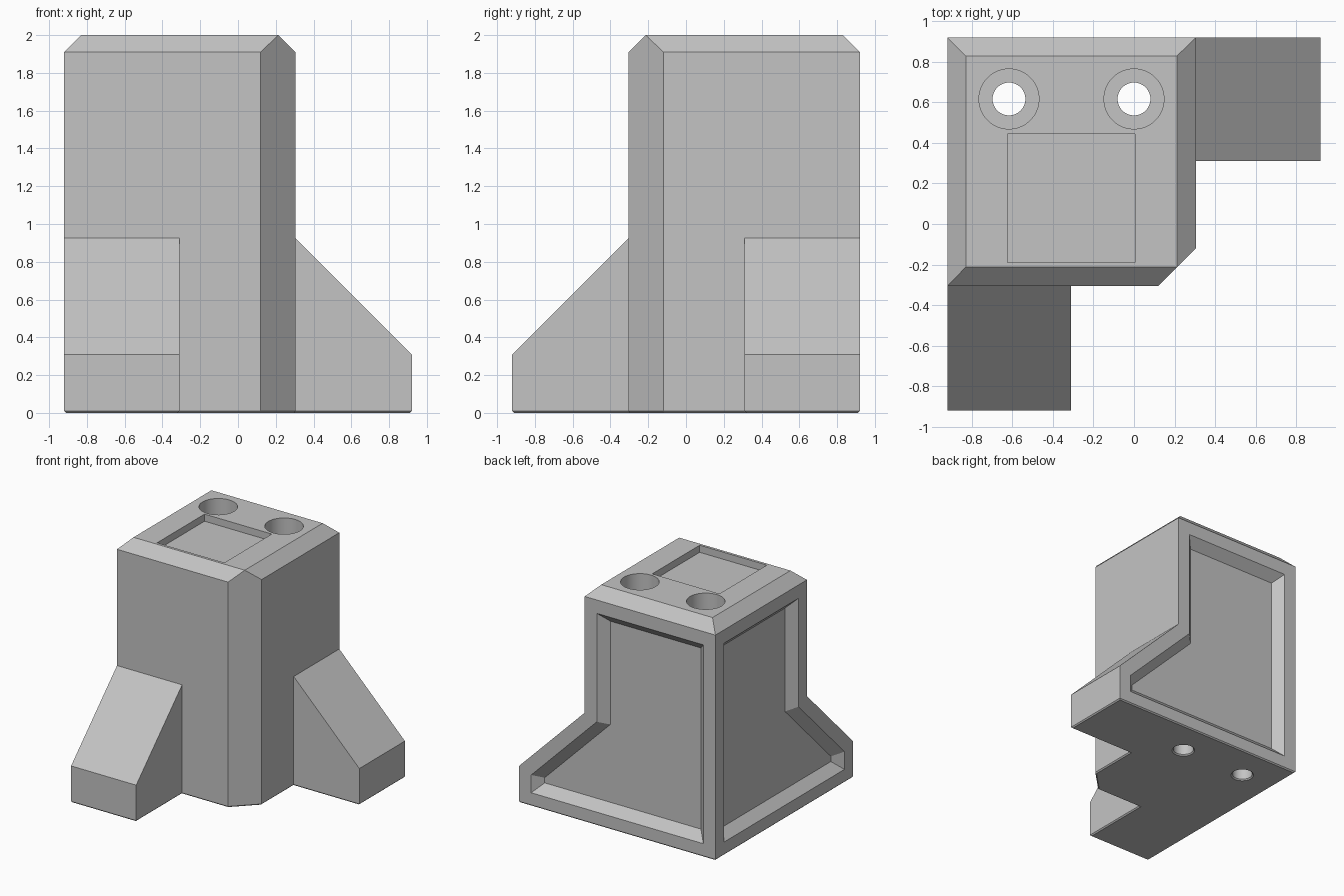
import bpy, bmesh, math
from mathutils import Vector

if "Cube" in bpy.data.objects:
    bpy.data.objects.remove(bpy.data.objects["Cube"])

OUT, IN = 0.92, 0.305      # outer faces and the inner faces of the body
SHOULDER, TOP = 1.91, 2.0
RIM, RECESS = 0.113, 0.075  # panel frame width and panel depth

grey = bpy.data.materials.new("plain grey")
grey.use_nodes = True
colour = (0.55, 0.55, 0.55, 1)
grey.diffuse_color = colour
grey.node_tree.nodes["Principled BSDF"].inputs["Base Color"].default_value = colour


def loft(name, rings):
    """Closed solid through rings of equal point count."""
    bm = bmesh.new()
    loops = [[bm.verts.new(p) for p in ring] for ring in rings]
    n = len(loops[0])
    for a, b in zip(loops, loops[1:]):
        for i in range(n):
            j = (i + 1) % n
            bm.faces.new((a[i], a[j], b[j], b[i]))
    bm.faces.new(loops[0])
    bm.faces.new(loops[-1])
    bmesh.ops.remove_doubles(bm, verts=bm.verts, dist=1e-4)
    bmesh.ops.recalc_face_normals(bm, faces=bm.faces)
    mesh = bpy.data.meshes.new(name)
    bm.to_mesh(mesh)
    bm.free()
    mesh.materials.append(grey)
    obj = bpy.data.objects.new(name, mesh)
    bpy.context.collection.objects.link(obj)
    return obj


def combine(target, tool, operation):
    mod = target.modifiers.new(operation, 'BOOLEAN')
    mod.operation, mod.object, mod.solver = operation, tool, 'EXACT'
    bpy.context.view_layer.objects.active = target
    bpy.ops.object.modifier_apply(modifier=mod.name)
    bpy.data.objects.remove(tool)


def inset(points, d):
    """Mitred inward offset of a counter-clockwise outline."""
    result = []
    for i, p in enumerate(points):
        p = Vector(p)
        e1 = (p - Vector(points[i - 1])).normalized()
        e2 = (Vector(points[(i + 1) % len(points)]) - p).normalized()
        n1, n2 = Vector((-e1.y, e1.x)), Vector((-e2.y, e2.x))
        result.append(p + (n1 + n2) * d / (1 + n1.dot(n2)))
    return result


def on_back(points, y):
    return [(a, y, z) for a, z in points]


def swapped(ring):
    """Reflect across the diagonal: back face to side face."""
    return [(-y, -x, z) for x, y, z in ring]


def circle(x, y, z, r, n=48):
    return [(x + r * math.cos(math.tau * i / n), y + r * math.sin(math.tau * i / n), z)
            for i in range(n)]


# Body: square column with one cut corner and a chamfered top
c = 0.12
foot = [(-OUT, -IN), (c, -IN), (IN, -c), (IN, OUT), (-OUT, OUT)]
t_in, t_out = (IN + c) / 2, 0.83
cap = [(-t_out, -t_in), (t_in, -t_in), (t_in, -t_in), (t_in, t_out), (-t_out, t_out)]
block = loft("corner_block", [[(x, y, z) for x, y in pts]
                              for pts, z in ((foot, 0), (foot, SHOULDER), (cap, TOP))])

# Two sloping feet, flush with the outer faces
wedge = [(0, 0), (OUT, 0), (OUT, 0.31), (IN, 0.925), (0, 0.925)]
rings = [on_back(wedge, 0.31), on_back(wedge, OUT)]
for shape in (rings, [swapped(r) for r in rings]):
    combine(block, loft("foot", shape), 'UNION')

# Merge flush faces and chamfer the bottom rim slightly
bm = bmesh.new()
bm.from_mesh(block.data)
bmesh.ops.remove_doubles(bm, verts=bm.verts, dist=1e-4)
bmesh.ops.dissolve_limit(bm, angle_limit=0.01, verts=bm.verts, edges=bm.edges)
rim = [e for e in bm.edges if all(v.co.z < 0.001 for v in e.verts)]
bmesh.ops.bevel(bm, geom=rim, offset=0.01, segments=1, affect='EDGES')
bm.to_mesh(block.data)
bm.free()

# Sunken panels with sloping walls on the back and side
outline = [(-OUT, 0), (OUT, 0), (OUT, 0.31), (IN, 0.925), (IN, SHOULDER), (-OUT, SHOULDER)]
rings = [on_back(inset(outline, RIM + d), OUT - d) for d in (-0.02, RECESS)]
for shape in (rings, [swapped(r) for r in rings]):
    combine(block, loft("panel_cutter", shape), 'DIFFERENCE')

# Square pocket in the top
pocket = [(-0.625, -0.19), (0.005, -0.19), (0.005, 0.445), (-0.625, 0.445)]
combine(block, loft("pocket_cutter", [[(x, y, z) for x, y in pocket] for z in (1.94, 2.1)]),
        'DIFFERENCE')

# Counterbored screw holes
bore, head = 0.081, 0.148
steps = [(-0.01, bore + 0.02), (0.01, bore), (0.31, bore), (0.31, head), (2.1, head)]
for x in (-0.617, 0.0):
    combine(block, loft("hole_cutter", [circle(x, 0.617, z, r) for z, r in steps]), 'DIFFERENCE')

bpy.ops.object.select_all(action='DESELECT')
block.select_set(True)
bpy.context.view_layer.objects.active = block
bpy.ops.object.shade_smooth_by_angle(angle=math.radians(30))
